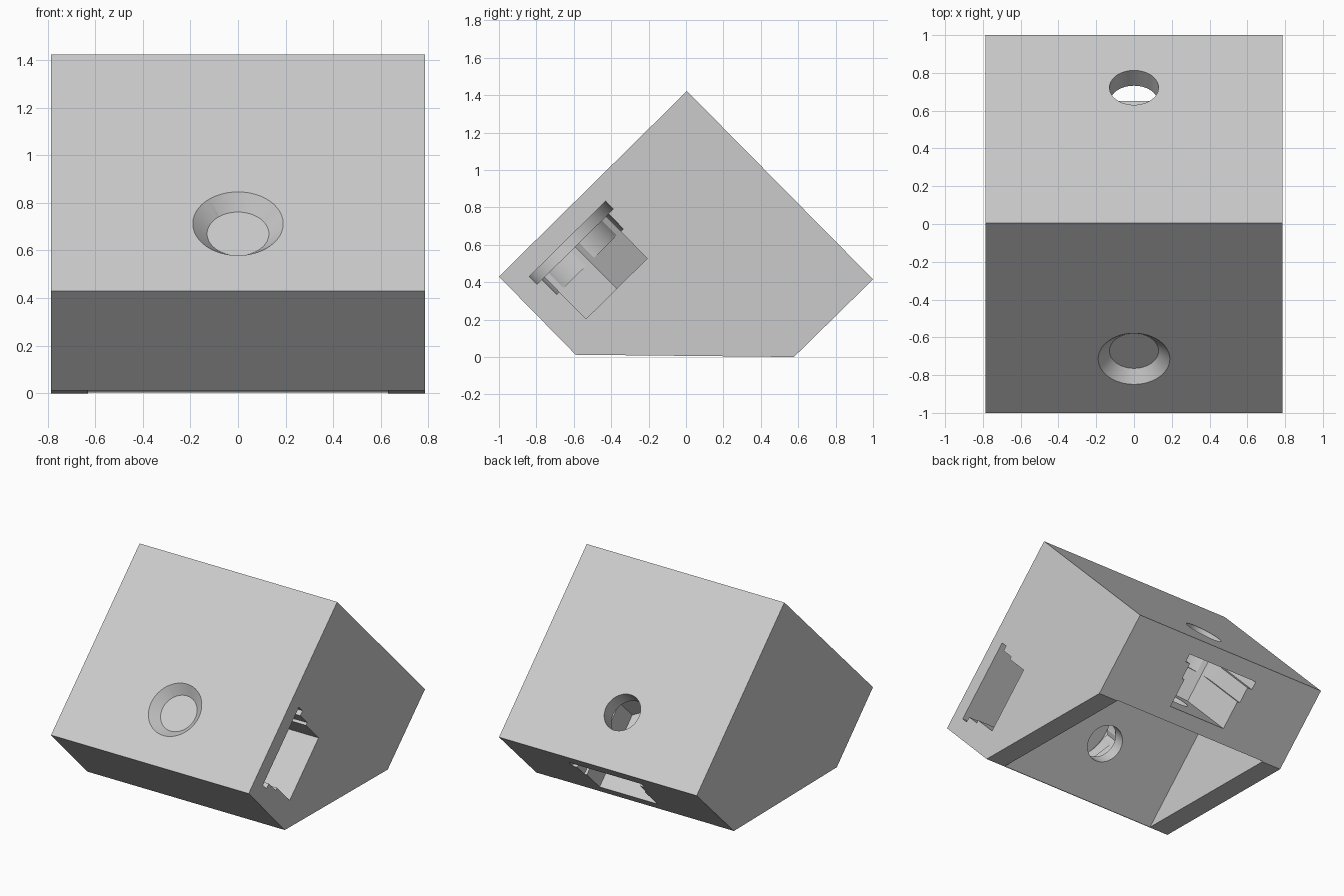
import bpy, bmesh, math
from mathutils import Vector

if "Cube" in bpy.data.objects:
    bpy.data.objects.remove(bpy.data.objects["Cube"])

# Working frame: block tipped on its corner; P runs down the front slope, Q down the rear slope
APEX = Vector((0, 0.005, 1.422))
X = Vector((1, 0, 0))
P = Vector((0, -1.005, -0.992)).normalized()
Q = Vector((0, 0.995, -1.007)).normalized()
HALF_W, GUSSET_IN, WALL = 0.785, 0.63, 0.587

grey = bpy.data.materials.new("light grey")
grey.diffuse_color = (0.6, 0.6, 0.6, 1)
grey.use_nodes = True
grey.node_tree.nodes["Principled BSDF"].inputs["Base Color"].default_value = grey.diffuse_color


def loft(name, rings):
    """Closed solid through rings of matching points."""
    bm = bmesh.new()
    vs = [[bm.verts.new(p) for p in ring] for ring in rings]
    n = len(vs[0])
    for a, b in zip(vs, vs[1:]):
        for i in range(n):
            j = (i + 1) % n
            bm.faces.new((a[i], a[j], b[j], b[i]))
    bm.faces.new(vs[0])
    bm.faces.new(vs[-1])
    bmesh.ops.recalc_face_normals(bm, faces=bm.faces)
    me = bpy.data.meshes.new(name)
    bm.to_mesh(me)
    bm.free()
    ob = bpy.data.objects.new(name, me)
    bpy.context.collection.objects.link(ob)
    me.materials.append(grey)
    return ob


def circle(r, n=48):
    return [(r * math.cos(2 * math.pi * i / n), r * math.sin(2 * math.pi * i / n)) for i in range(n)]


def round_slot(r, length, n=24):
    arc = [math.pi / 2 + math.pi * i / n for i in range(n + 1)]
    return [(length, r)] + [(r * math.cos(a), r * math.sin(a)) for a in arc] + [(length, -r)]


def hex_slot(h, length):
    R = h / math.cos(math.pi / 6)
    return [(length, h), (-R / 2, h), (-R, 0), (-R / 2, -h), (length, -h)]


# Block: square section with its lower corner cut flat
profile = [(-1, 0.43), (0.005, 1.422), (1, 0.415), (0.577, 0), (-0.59, 0.012)]
block = loft("bracket_block", [[(x, y, z) for y, z in profile] for x in (-HALF_W, HALF_W)])

# Inner corner notch between the two end gussets
t = WALL + 0.002
corner = [(t, t), (t + 1.2, t), (t + 1.2, t + 1.2), (t, t + 1.2)]
cutters = [loft("notch_cutter", [[APEX + X * x + P * p + Q * q for p, q in corner]
                                 for x in (-GUSSET_IN, GUSSET_IN)])]


def fastener_cuts(centre, along, across, depth, length):
    """Bolt hole plus a stepped slot, open in the 'along' direction."""
    def cut(name, *levels):
        cutters.append(loft(name, [[centre + along * s + across * w + depth * d for s, w in outline]
                                   for d, outline in levels]))
    cut("hole_cutter", (-0.1, circle(0.13)), (0.72, circle(0.13)))
    cut("flange_slot_cutter", (0.114, round_slot(0.287, length)), (0.172, round_slot(0.287, length)))
    cut("collar_slot_cutter", (0.16, round_slot(0.25, length)), (0.285, round_slot(0.25, length)))
    cut("hex_slot_cutter", (0.165, hex_slot(0.23, length)), (0.488, hex_slot(0.23, length)))
    return cut


# Front wall: slot opens through the right side, hole is countersunk
cut = fastener_cuts(APEX + P * 1.01, X, P, Q, 1.0)
cut("countersink_cutter", (-0.06, circle(0.25)), (0.06, circle(0.13)))
# Rear wall: slot opens through the lower rear face
fastener_cuts(APEX + Q * 1.02, Q, X, P, 0.8)

# Cut everything out of the block
bpy.context.view_layer.objects.active = block
for c in cutters:
    m = block.modifiers.new("cut", 'BOOLEAN')
    m.operation, m.solver, m.object = 'DIFFERENCE', 'EXACT', c
    bpy.ops.object.modifier_apply(modifier=m.name)
for c in cutters:
    bpy.data.objects.remove(c)

# Smooth the round holes, keep the edges sharp
block.select_set(True)
bpy.ops.object.shade_smooth_by_angle(angle=math.radians(25))
